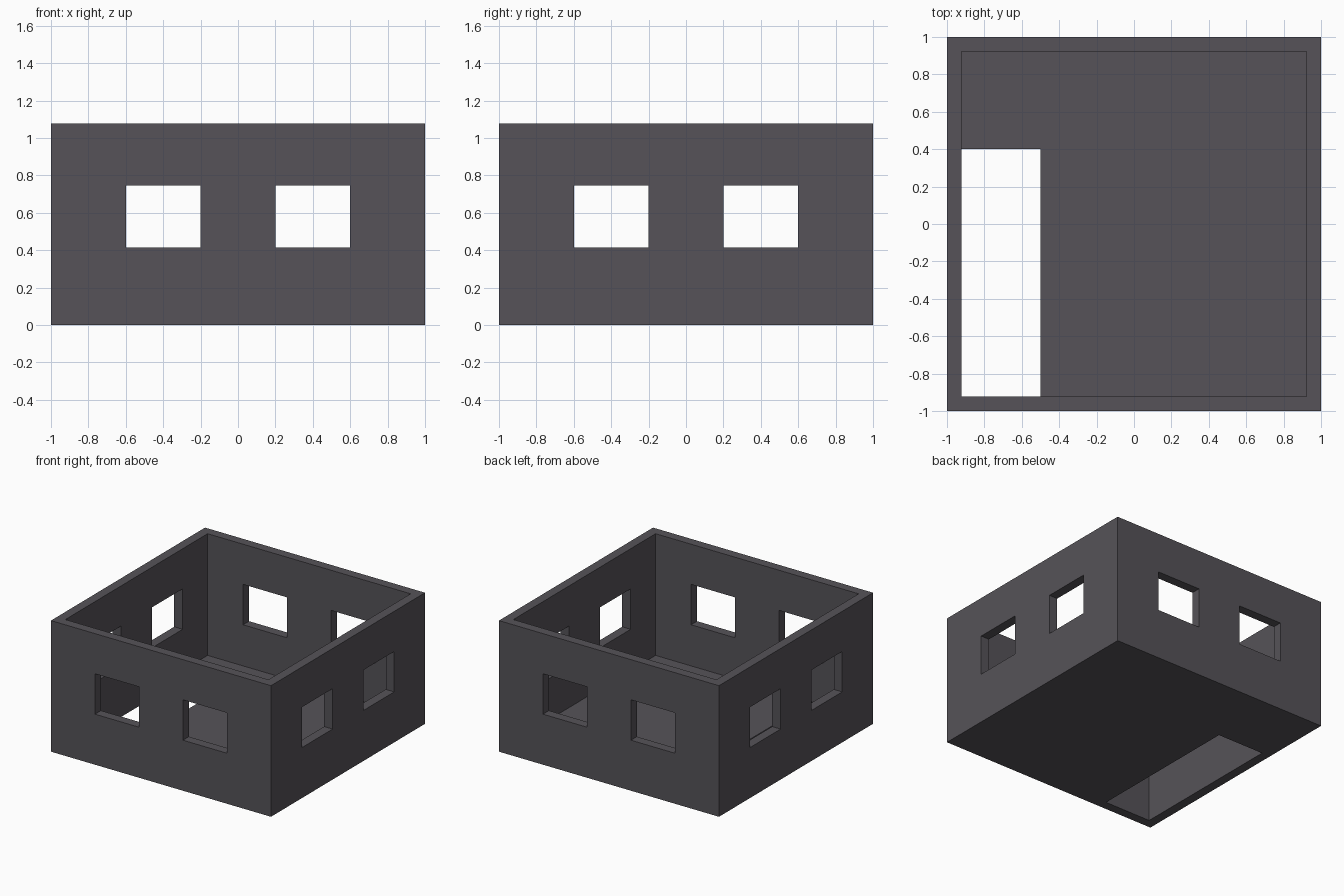
import bpy

if "Cube" in bpy.data.objects:
    bpy.data.objects.remove(bpy.data.objects["Cube"])

WALL = 0.077      # wall and floor thickness
HEIGHT = 1.077
INNER = 1 - WALL


def box(name, lo, hi):
    """Axis-aligned box between two corners."""
    bpy.ops.mesh.primitive_cube_add(size=1)
    ob = bpy.context.object
    ob.name = name
    for v in ob.data.vertices:
        v.co = [(a + b) / 2 + c * (b - a) for a, b, c in zip(lo, hi, v.co)]
    return ob


# Solid block that becomes the walls and floor
shell = box("building_shell", (-1, -1, 0), (1, 1, HEIGHT))

# Room interior, open at the top
cutters = [box("room_cutter", (-INNER, -INNER, WALL), (INNER, INNER, 1.5))]

# Stairwell opening in the floor
cutters.append(box("stairwell_cutter", (-INNER, -INNER, -0.5), (-0.5, 0.4, 0.3)))

# Two windows per wall, cut straight through to the opposite wall
for a, b in ((-0.6, -0.2), (0.2, 0.6)):
    cutters.append(box("window_cutter_y", (a, -1.5, 0.415), (b, 1.5, 0.747)))
    cutters.append(box("window_cutter_x", (-1.5, a, 0.415), (1.5, b, 0.747)))

# Apply each cut in turn
bpy.context.view_layer.objects.active = shell
for cutter in cutters:
    cutter.hide_render = True
    mod = shell.modifiers.new("cut", 'BOOLEAN')
    mod.operation = 'DIFFERENCE'
    mod.solver = 'EXACT'
    mod.object = cutter
    bpy.context.view_layer.objects.active = shell
    bpy.ops.object.modifier_apply(modifier=mod.name)
    bpy.data.objects.remove(cutter)

# Dark grey concrete
mat = bpy.data.materials.new("dark_grey")
mat.diffuse_color = (0.092, 0.086, 0.098, 1)
mat.use_nodes = True
mat.node_tree.nodes["Principled BSDF"].inputs["Base Color"].default_value = mat.diffuse_color
shell.data.materials.clear()
shell.data.materials.append(mat)
for p in shell.data.polygons:
    p.material_index = 0
    p.use_smooth = False
